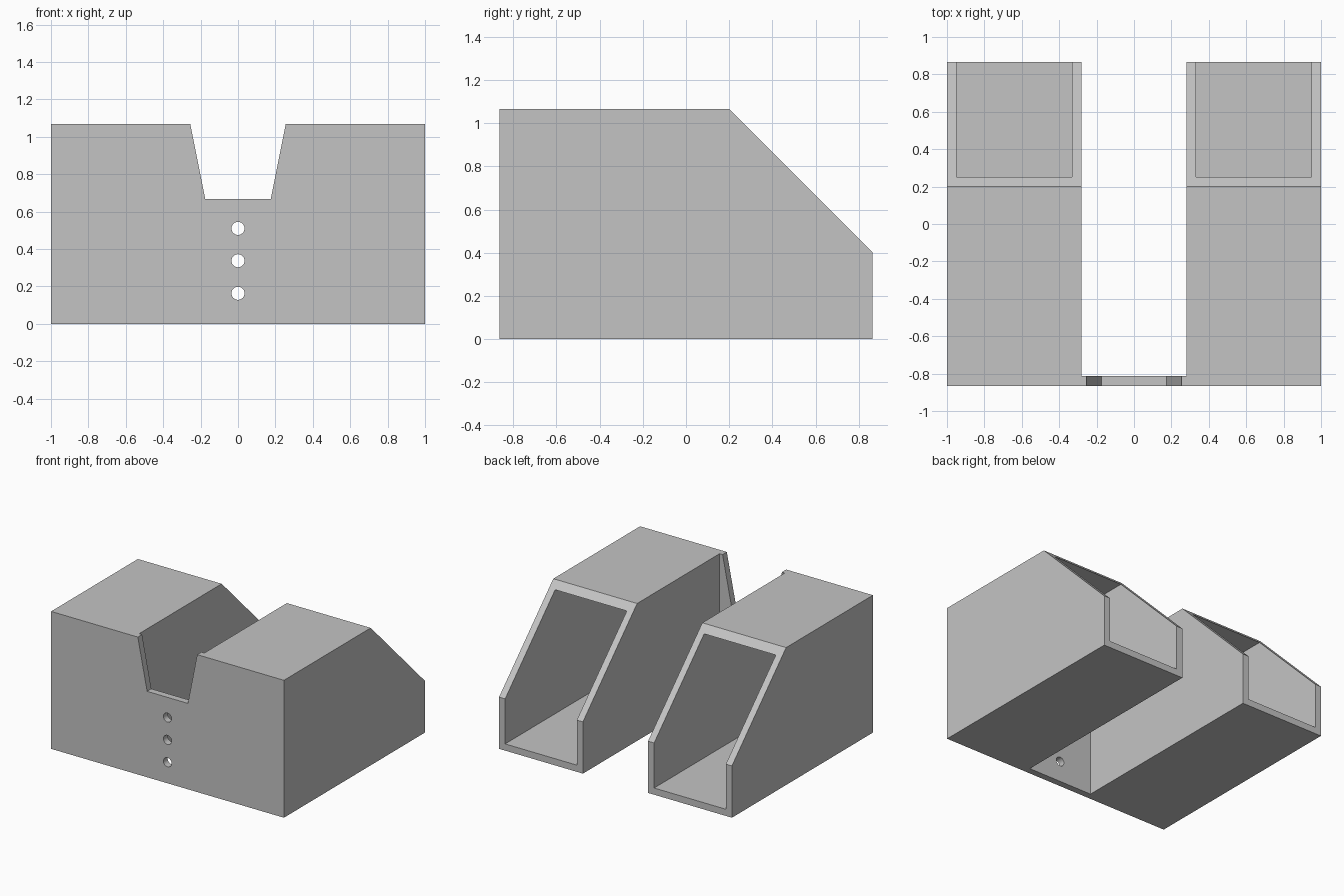
import bpy
import bmesh
import math
from mathutils import Matrix

cube = bpy.data.objects.get("Cube")
if cube:
    bpy.data.objects.remove(cube, do_unlink=True)

WALL = 0.052
HALF_DEPTH = 0.865
HEIGHT = 1.067
GAP = 0.28          # half width of the channel between the two bins

grey = bpy.data.materials.new("plain grey")
grey.use_nodes = True
grey.diffuse_color = (0.55, 0.55, 0.55, 1)
grey.node_tree.nodes["Principled BSDF"].inputs["Base Color"].default_value = (0.55, 0.55, 0.55, 1)


def make_object(name, bm):
    bmesh.ops.recalc_face_normals(bm, faces=bm.faces)
    mesh = bpy.data.meshes.new(name)
    bm.to_mesh(mesh)
    bm.free()
    mesh.materials.append(grey)
    obj = bpy.data.objects.new(name, mesh)
    bpy.context.collection.objects.link(obj)
    return obj


def prism(name, profile, offset):
    """Extrude a closed list of 3D points along an offset."""
    bm = bmesh.new()
    face = bm.faces.new([bm.verts.new(p) for p in profile])
    new = bmesh.ops.extrude_face_region(bm, geom=[face])["geom"]
    bmesh.ops.translate(bm, vec=offset, verts=[v for v in new if isinstance(v, bmesh.types.BMVert)])
    return make_object(name, bm)


def box(name, x0, x1, y0, y1, z0, z1):
    return prism(name, [(x0, y0, z0), (x1, y0, z0), (x1, y1, z0), (x0, y1, z0)], (0, 0, z1 - z0))


def cylinder(name, z, radius):
    bm = bmesh.new()
    bmesh.ops.create_cone(bm, cap_ends=True, segments=32, radius1=radius, radius2=radius, depth=0.3,
                          matrix=Matrix.Translation((0, -HALF_DEPTH, z)) @ Matrix.Rotation(math.pi / 2, 4, "X"))
    return make_object(name, bm)


# Solid body with a sloping rear
side = [(-HALF_DEPTH, 0), (HALF_DEPTH, 0), (HALF_DEPTH, 0.402), (0.2, HEIGHT), (-HALF_DEPTH, HEIGHT)]
body = prism("twin_bin_body", [(-1, y, z) for y, z in side], (2, 0, 0))

# Channel between the bins, leaving the front plate
inner_front = -HALF_DEPTH + WALL
cutters = [box("channel_cutter", -GAP, GAP, inner_front, 1, -0.2, 1.3)]

# Hollow of each bin, open at the rear
for name, s in (("left", 1), ("right", -1)):
    xs = sorted((s * (GAP + WALL), s * (1 - WALL)))
    cutters.append(box(name + "_hollow_cutter", *xs, inner_front, 1, WALL, HEIGHT - WALL))

# Tapered notch in the front plate
notch = [(-0.175, 0.667), (0.175, 0.667), (0.275, 1.167), (-0.275, 1.167)]
cutters.append(prism("notch_cutter", [(x, -1, z) for x, z in notch], (0, 0.3, 0)))

# Three round holes below the notch
for i, z in enumerate((0.163, 0.337, 0.51)):
    cutters.append(cylinder(f"hole_cutter_{i + 1}", z, 0.035))

for cutter in cutters:
    cutter.hide_render = True
    mod = body.modifiers.new(cutter.name, "BOOLEAN")
    mod.operation = "DIFFERENCE"
    mod.solver = "EXACT"
    mod.object = cutter

# Bake the cuts, then drop the cutters
bpy.context.view_layer.objects.active = body
body.select_set(True)
for mod in list(body.modifiers):
    bpy.ops.object.modifier_apply(modifier=mod.name)
for cutter in cutters:
    bpy.data.objects.remove(cutter, do_unlink=True)
bpy.ops.object.shade_smooth_by_angle(angle=math.radians(25))
